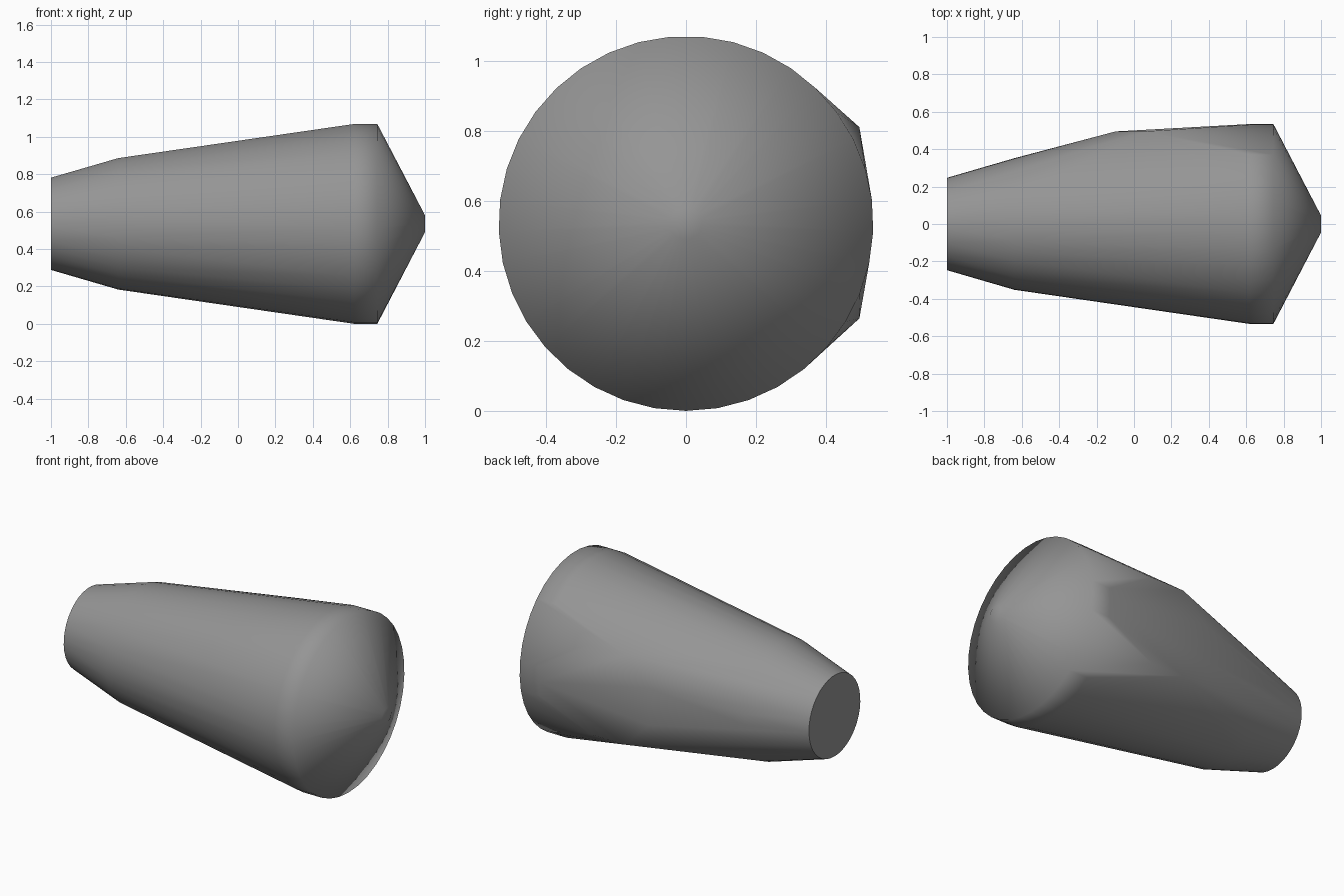
import bpy, bmesh, math

if "Cube" in bpy.data.objects:
    bpy.data.objects.remove(bpy.data.objects["Cube"])

SIDES = 37
CZ = 0.535

# profile along x: (x, radius)
PROFILE = [(-1.0, 0.247), (-0.64, 0.352), (0.62, 0.535), (0.745, 0.535), (1.0, 0.045)]

bm = bmesh.new()

# rings of the tapered body, one corner pointing straight down
for x, r in PROFILE:
    for i in range(SIDES):
        a = 2 * math.pi * i / SIDES - math.pi / 2
        bm.verts.new((x, r * math.cos(a), CZ + r * math.sin(a)))

# eight-sided flat pad bulging out of the back
PAD_R = 0.273 / math.cos(math.pi / 8)
for i in range(8):
    a = 2 * math.pi * (i + 0.5) / 8
    bm.verts.new((0.175 + PAD_R * math.cos(a), 0.495, CZ + 0.002 + PAD_R * math.sin(a)))

# one taut skin around everything
bmesh.ops.convex_hull(bm, input=bm.verts[:])
loose = [v for v in bm.verts if not v.link_faces]
bmesh.ops.delete(bm, geom=loose, context='VERTS')
bmesh.ops.dissolve_limit(bm, angle_limit=math.radians(0.5),
                         verts=bm.verts[:], edges=bm.edges[:])
bmesh.ops.recalc_face_normals(bm, faces=bm.faces[:])

mesh = bpy.data.meshes.new("tapered_body")
bm.to_mesh(mesh)
bm.free()
body = bpy.data.objects.new("tapered_body", mesh)
bpy.context.collection.objects.link(body)

# dark grey surface
mat = bpy.data.materials.new("dark_grey")
mat.diffuse_color = (0.3, 0.3, 0.3, 1)
mat.use_nodes = True
mat.node_tree.nodes["Principled BSDF"].inputs["Base Color"].default_value = mat.diffuse_color
mesh.materials.append(mat)

# smooth all over, only the small end cap stays crisp
bpy.context.view_layer.objects.active = body
body.select_set(True)
bpy.ops.object.shade_smooth_by_angle(angle=math.radians(68))
